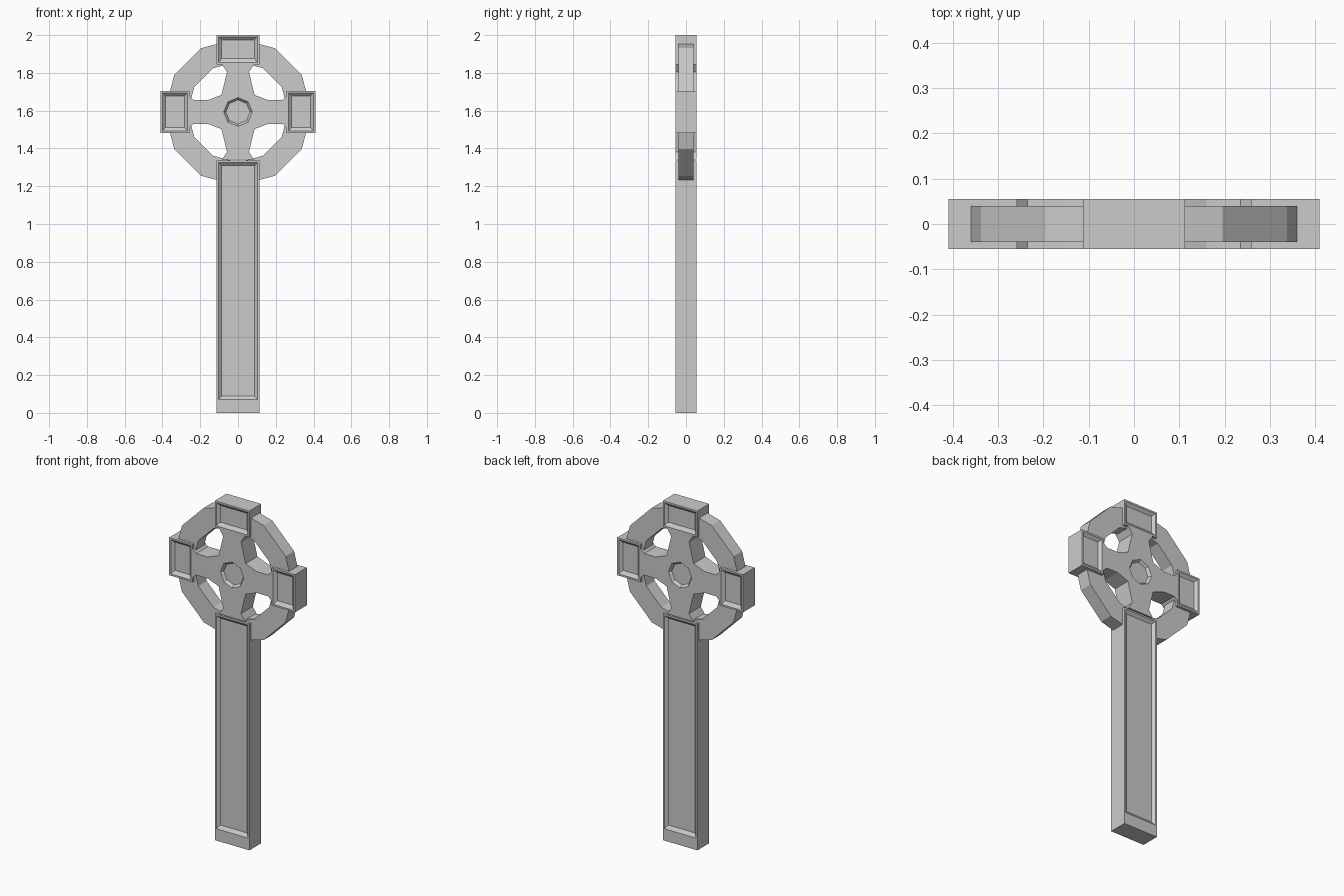
import bpy, bmesh
from math import cos, sin, pi

if "Cube" in bpy.data.objects:
    bpy.data.objects.remove(bpy.data.objects["Cube"])

CZ = 1.593            # height of the wheel centre
T, FLOOR, RING = 0.055, 0.040, 0.0395   # half depths


def polygon(r, n):
    return [(r * cos(2 * pi * i / n), CZ + r * sin(2 * pi * i / n)) for i in range(n)]


def loft(name, loops, closed=False):
    """Bridge matching (outline, y) loops; cap the ends or close round."""
    bm = bmesh.new()
    rows = [[bm.verts.new((x, y, z)) for x, z in pts] for pts, y in loops]
    n = len(rows[0])
    pairs = list(zip(rows, rows[1:]))
    if closed:
        pairs.append((rows[-1], rows[0]))
    else:
        bm.faces.new(rows[0])
        bm.faces.new(rows[-1])
    for a, b in pairs:
        for i in range(n):
            j = (i + 1) % n
            bm.faces.new((a[i], a[j], b[j], b[i]))
    bmesh.ops.recalc_face_normals(bm, faces=bm.faces)
    me = bpy.data.meshes.new(name)
    bm.to_mesh(me)
    bm.free()
    ob = bpy.data.objects.new(name, me)
    bpy.context.collection.objects.link(ob)
    return ob


def panel_block(name, x0, x1, z0, z1, foot=0.01):
    """Box with a bevelled sunken panel on front and back."""
    def rect(d, f):
        return [(x0 + d, z0 + f), (x1 - d, z0 + f), (x1 - d, z1 - d), (x0 + d, z1 - d)]
    outer, rim, floor = rect(0, 0), rect(0.01, foot), rect(0.026, foot + 0.02)
    return loft(name, [(floor, -FLOOR), (rim, -T), (outer, -T),
                       (outer, T), (rim, T), (floor, FLOOR)])


# Shaft and the three arm ends
panel_block("shaft", -0.113, 0.113, 0, 1.335, foot=0.07)
panel_block("top_end", -0.113, 0.113, 1.845, 2.0)
panel_block("left_end", -0.41, -0.258, CZ - 0.111, CZ + 0.111)
panel_block("right_end", 0.258, 0.41, CZ - 0.111, CZ + 0.111)

# Twelve-sided wheel ring
out, inn = polygon(0.39, 12), polygon(0.267, 12)
loft("ring", [(out, -RING), (out, RING), (inn, RING), (inn, -RING)], closed=True)

# Waisted hub: one quadrant outline mirrored to four
q = [(0.258, 0.085), (0.235, 0.063), (0.16, 0.063), (0.088, 0.09),
     (0.058, 0.212), (0.085, 0.252)]
outline = (q + [(-x, z) for x, z in reversed(q)]
           + [(-x, -z) for x, z in q] + [(x, -z) for x, z in reversed(q)])
outline = [(x, CZ + z) for x, z in outline]
hub = loft("hub", [(outline, -T), (outline, T)])

# Sunken octagon in the middle of both hub faces
for s in (-1, 1):
    cutter = loft("octagon_cutter", [(polygon(0.064, 8), s * FLOOR),
                                     (polygon(0.076, 8), s * T),
                                     (polygon(0.076, 8), s * (T + 0.02))])
    cutter.hide_render = True
    mod = hub.modifiers.new("octagon", 'BOOLEAN')
    mod.operation, mod.solver, mod.object = 'DIFFERENCE', 'EXACT', cutter
    deps = bpy.context.evaluated_depsgraph_get()
    mesh = bpy.data.meshes.new_from_object(hub.evaluated_get(deps))
    hub.modifiers.clear()
    hub.data = mesh
    bpy.data.objects.remove(cutter)
